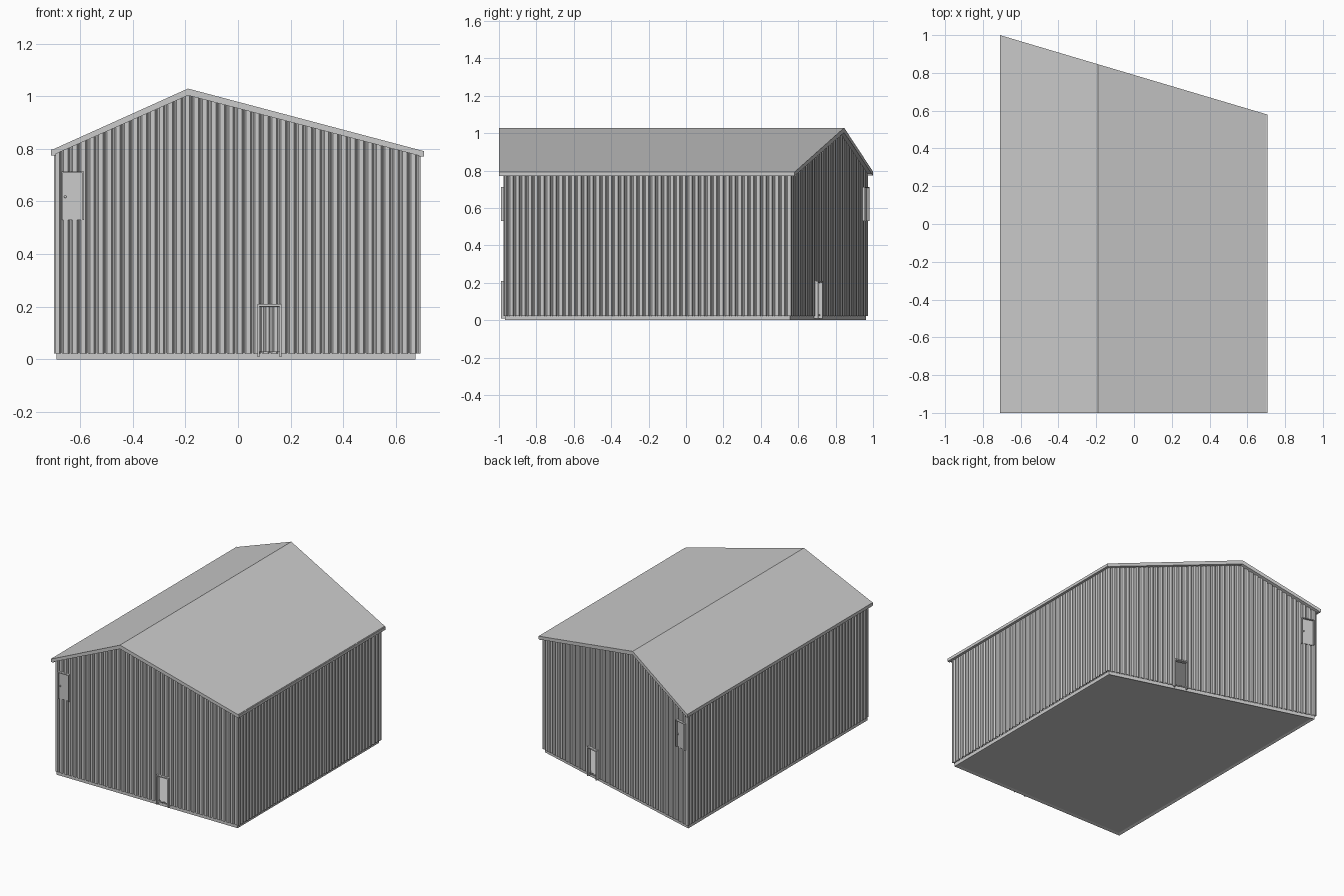
import bpy, bmesh, math
from mathutils import Vector

if "Cube" in bpy.data.objects:
    bpy.data.objects.remove(bpy.data.objects["Cube"], do_unlink=True)

grey = bpy.data.materials.new("light grey metal")
grey.use_nodes = True
COLOUR = (0.6, 0.6, 0.6, 1)
grey.diffuse_color = COLOUR
grey.node_tree.nodes["Principled BSDF"].inputs["Base Color"].default_value = COLOUR

RIDGE_X = -0.19
PITCH = 0.033      # spacing of the wall ribs
DEPTH = 0.009      # depth of the wall ribs
SILL = 0.022


def finish(bm, name, fix_normals=True):
    if fix_normals:
        bmesh.ops.recalc_face_normals(bm, faces=bm.faces)
    mesh = bpy.data.meshes.new(name)
    bm.to_mesh(mesh)
    bm.free()
    mesh.materials.append(grey)
    obj = bpy.data.objects.new(name, mesh)
    bpy.context.collection.objects.link(obj)
    return obj


def prism(bm, lower, upper):
    """Closed solid between two matching rings of points."""
    a = [bm.verts.new(p) for p in lower]
    b = [bm.verts.new(p) for p in upper]
    n = len(a)
    caps = [bm.faces.new(a), bm.faces.new(b)]
    for i in range(n):
        j = (i + 1) % n
        bm.faces.new((a[i], a[j], b[j], b[i]))
    return caps


def back_y(x):
    return 1.0 - 0.297 * (x + 0.71)


def roof_under(x):
    if x < RIDGE_X:
        return 1.003 - 0.435 * (RIDGE_X - x)
    return 1.003 - 0.26 * (x - RIDGE_X)


class Wall:
    """A straight wall, measured along its length from its left end seen outside."""
    def __init__(self, start, end):
        self.start = Vector((*start, 0))
        run = Vector((*end, 0)) - self.start
        self.length = run.length
        self.along = run.normalized()
        self.out = Vector((self.along.y, -self.along.x, 0))

    def at(self, s, z, d=0):
        return self.start + self.along * s + self.out * d + Vector((0, 0, z))

    def s_of_x(self, x):
        return (x - self.start.x) / self.along.x


def rib_depth(s):
    t = (s / PITCH) % 1
    if t < 0.5:
        return 0
    if t < 0.68:
        return -DEPTH * (t - 0.5) / 0.18
    if t < 0.82:
        return -DEPTH
    return -DEPTH * (1 - t) / 0.18


def build_wall(name, wall, opening=None):
    stops = {0.0, wall.length}
    for i in range(int(wall.length / PITCH) + 1):
        stops.update((i + t) * PITCH for t in (0, 0.5, 0.68, 0.82))
    if opening:
        stops.update(opening)
        stops.add(wall.s_of_x(RIDGE_X))
    stops = sorted(s for s in stops if 0 <= s <= wall.length)
    bm = bmesh.new()

    def quad(s0, s1, low, high0, high1):
        pts = ((s0, low), (s1, low), (s1, high1), (s0, high0))
        bm.faces.new([bm.verts.new(wall.at(s, z, rib_depth(s))) for s, z in pts])

    for s0, s1 in zip(stops, stops[1:]):
        if s1 - s0 < 1e-5:
            continue
        tops = [roof_under(wall.at(s, 0).x) + 0.006 for s in (s0, s1)]
        low = SILL
        if opening and opening[0] < (s0 + s1) / 2 < opening[1]:
            quad(s0, s1, SILL, 0.03, 0.03)
            low = 0.2
        quad(s0, s1, low, *tops)
    bmesh.ops.remove_doubles(bm, verts=bm.verts, dist=1e-5)
    obj = finish(bm, name, False)
    solid = obj.modifiers.new("sheet thickness", "SOLIDIFY")
    solid.thickness = 0.004
    solid.offset = -1


def wall_box(bm, wall, s0, s1, z0, z1, d0, d1):
    rings = [[wall.at(s, z, d) for s, z in ((s0, z0), (s1, z0), (s1, z1), (s0, z1))]
             for d in (d0, d1)]
    prism(bm, *rings)


def door_frame(name, wall, centre, half, z0, z1, trim):
    bm = bmesh.new()
    left, right = centre - half, centre + half
    wall_box(bm, wall, left, left + trim, z0, z1 - trim, -0.014, 0.013)
    wall_box(bm, wall, right - trim, right, z0, z1 - trim, -0.014, 0.013)
    wall_box(bm, wall, left, right, z1 - trim, z1, -0.014, 0.013)
    finish(bm, name)


# Walls
front = Wall((-0.695, -0.975), (0.69, -0.975))
right_end = (0.69, back_y(0.69) - 0.022)
left_end = (-0.695, back_y(-0.695) - 0.022)
back = Wall(right_end, left_end)
build_wall("left_wall", Wall((0.69, -0.975), right_end))
build_wall("right_wall", Wall(left_end, (-0.695, -0.975)))

# Gable walls, each with a doorway and a raised hatch
for side, wall, door_x, hatch_x in (("front", front, 0.12, -0.628),
                                    ("back", back, 0.205, -0.635)):
    door = wall.s_of_x(door_x)
    build_wall(side + "_wall", wall, (door - 0.038, door + 0.038))
    door_frame(side + "_doorway_frame", wall, door, 0.046, 0.01, 0.21, 0.008)

    hatch = wall.s_of_x(hatch_x)
    door_frame(side + "_hatch_frame", wall, hatch, 0.043, 0.53, 0.713, 0.005)
    bm = bmesh.new()
    wall_box(bm, wall, hatch - 0.04, hatch + 0.04, 0.53, 0.71, -0.012, 0.002)
    finish(bm, side + "_hatch_panel")
    bm = bmesh.new()
    bmesh.ops.create_uvsphere(bm, u_segments=10, v_segments=6, radius=0.005)
    bmesh.ops.translate(bm, verts=bm.verts, vec=wall.at(hatch - 0.028, 0.618, 0.005))
    finish(bm, side + "_hatch_knob")


# Roof and eaves, profiles run from the front to the slanted back
def run_profile(name, profile):
    bm = bmesh.new()
    prism(bm, [(x, -1.0, z) for x, z in profile],
          [(x, back_y(x), z) for x, z in profile])
    return finish(bm, name)


for name, x, top in (("right_roof", -0.705, 0.797), ("left_roof", 0.7, 0.793)):
    run_profile(name, [(x, top - 0.022), (x, top), (RIDGE_X, 1.029), (RIDGE_X, 1.003)])
run_profile("right_eave", [(-0.71, 0.775), (-0.692, 0.775), (-0.692, 0.797), (-0.71, 0.797)])
run_profile("left_eave", [(0.688, 0.771), (0.707, 0.771), (0.707, 0.791), (0.688, 0.791)])

# Floor slab with a shallow recess underneath
bm = bmesh.new()
outline = [(-0.69, -0.968), (0.675, -0.968),
           (0.675, back_y(0.675) - 0.032), (-0.69, back_y(-0.69) - 0.032)]
caps = prism(bm, [(x, y, 0) for x, y in outline], [(x, y, 0.025) for x, y in outline])
bmesh.ops.recalc_face_normals(bm, faces=bm.faces)
bmesh.ops.inset_region(bm, faces=caps[:1], thickness=0.025)
bmesh.ops.translate(bm, verts=caps[0].verts[:], vec=(0, 0, 0.006))
finish(bm, "floor_slab")
